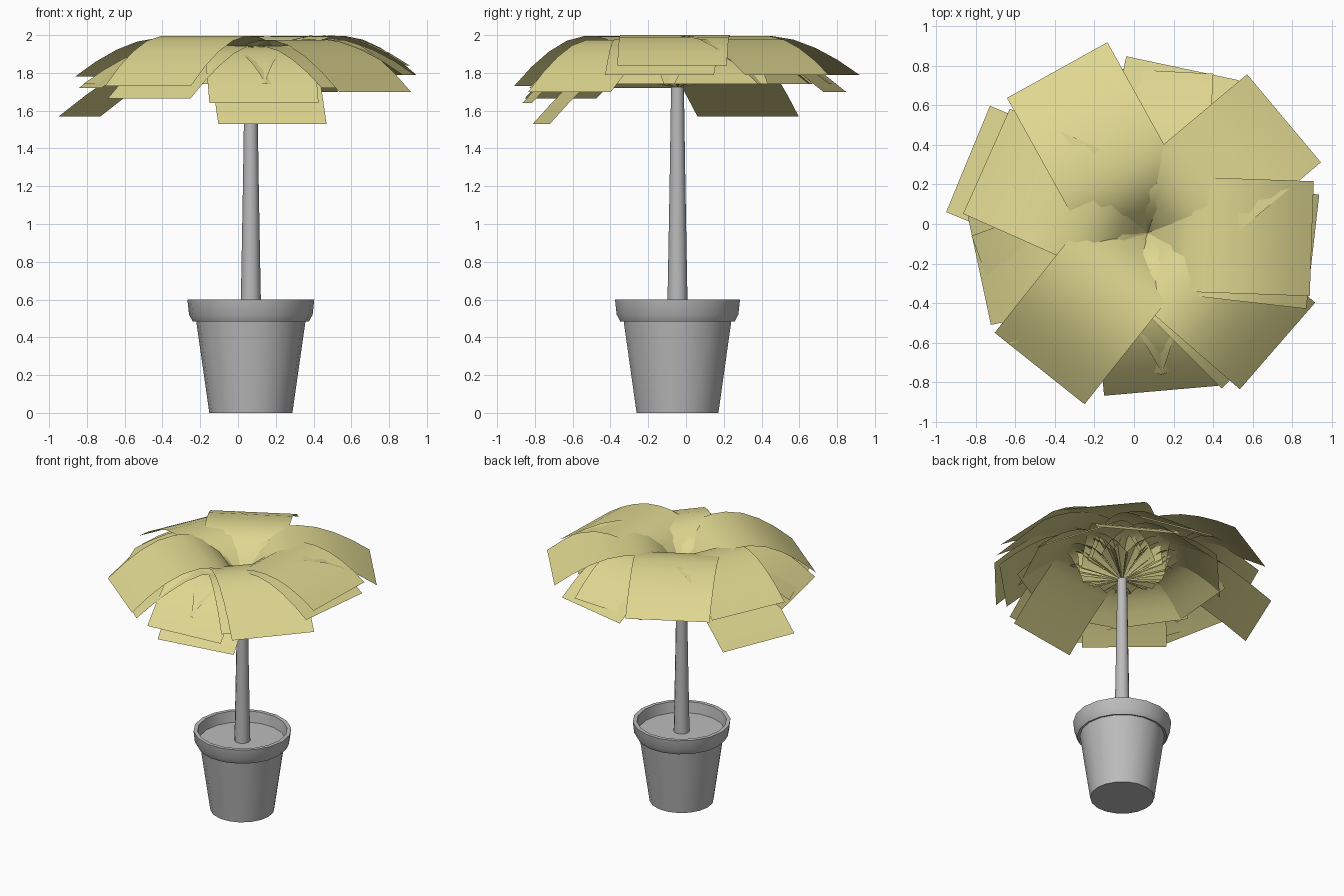
import bpy, bmesh, math
from mathutils import Vector, Matrix

if "Cube" in bpy.data.objects:
    bpy.data.objects.remove(bpy.data.objects["Cube"])

AXIS = Vector((0.068, -0.045, 0))   # the plant stands slightly off centre


def material(name, rgb):
    m = bpy.data.materials.new(name)
    m.use_nodes = True
    m.diffuse_color = (*rgb, 1)
    m.node_tree.nodes["Principled BSDF"].inputs["Base Color"].default_value = (*rgb, 1)
    return m


GREY = material("plain grey", (0.5, 0.5, 0.5))
STRAW = material("straw yellow", (0.74, 0.68, 0.28))


def finish(name, bm, mat, angle):
    mesh = bpy.data.meshes.new(name)
    bm.to_mesh(mesh)
    bm.free()
    mesh.materials.append(mat)
    ob = bpy.data.objects.new(name, mesh)
    ob.location = AXIS
    bpy.context.collection.objects.link(ob)
    bpy.ops.object.select_all(action="DESELECT")
    ob.select_set(True)
    bpy.context.view_layer.objects.active = ob
    bpy.ops.object.shade_smooth_by_angle(angle=math.radians(angle))


def lathe(name, profile, sides, mat):
    bm = bmesh.new()
    verts = [bm.verts.new((r, 0, z)) for r, z in profile]
    edges = [bm.edges.new(pair) for pair in zip(verts, verts[1:])]
    bmesh.ops.spin(bm, geom=verts + edges, cent=(0, 0, 0), axis=(0, 0, 1),
                   angle=math.tau, steps=sides, use_duplicate=False)
    bmesh.ops.remove_doubles(bm, verts=bm.verts, dist=0.0005)
    bmesh.ops.recalc_face_normals(bm, faces=bm.faces)
    finish(name, bm, mat, 50)


# Pot with overhanging rim, soil and trunk
lathe("pot", [(0, 0), (0.22, 0), (0.29, 0.49), (0.308, 0.485), (0.327, 0.52),
              (0.336, 0.6), (0.308, 0.6), (0.295, 0.5)], 18, GREY)
lathe("soil", [(0.298, 0.52), (0, 0.52)], 18, GREY)
lathe("trunk", [(0.055, 0.5), (0.051, 0.7), (0.042, 1.2), (0.034, 1.725), (0, 1.725)],
      12, GREY)


def frond(index, heading, length, tip, crest, crest_r, bend, width=0.58):
    """Arched strip: a pointed root, a steep rise to the crest, then a droop to the tip."""
    root = 1.72
    stations = []
    for i in range(5):                          # rise out of the trunk
        u = 0.9 * (1 - i / 4)
        stations.append((crest_r * (1 - u), root + (crest - root) * (1 - u ** 3)))
    for i in range(1, 5):                       # droop
        t = i / 4
        stations.append((crest_r + (length - crest_r) * t, crest - (crest - tip) * t ** bend))
    bm = bmesh.new()
    point = bm.verts.new((0, 0, root))
    rows = [[bm.verts.new((r, s * width / 2, z)) for s in (-1, 1)] for r, z in stations]
    bm.faces.new((point, *rows[0]))
    for a, b in zip(rows, rows[1:]):
        bm.faces.new((a[0], b[0], b[1], a[1]))
    bm.transform(Matrix.Rotation(math.radians(heading), 4, "Z"))
    finish(f"frond_{index:02d}", bm, STRAW, 60)


# Crown: heading, length, tip height, crest height, crest radius, bend of the droop
upper = [(119, 0.94, 1.79, 1.995, 0.41, 1.7), (40, 0.90, 1.79, 1.995, 0.41, 1.7),
         (-2, 0.83, 1.84, 2.0, 0.41, 1.8), (156, 0.89, 1.78, 1.985, 0.41, 1.7),
         (231.5, 0.875, 1.73, 1.995, 0.4, 1.7)]
middle = [(-6.5, 0.84, 1.79, 1.98, 0.4, 1.7), (192, 0.87, 1.72, 1.95, 0.39, 1.6),
          (-41, 0.87, 1.70, 1.975, 0.4, 1.6), (275, 0.80, 1.64, 1.945, 0.37, 1.6),
          (78, 0.85, 1.70, 1.945, 0.39, 1.6), (87, 0.82, 1.74, 1.965, 0.39, 1.6),
          (200, 0.84, 1.74, 1.94, 0.39, 1.6), (-45, 0.82, 1.72, 1.94, 0.39, 1.6)]
lower = [(157.6, 0.98, 1.57, 1.93, 0.36, 1.3), (279, 0.73, 1.53, 1.93, 0.3, 1.2),
         (229, 0.82, 1.665, 1.94, 0.36, 1.4)]
# Shorter fronds tucked beneath, filling the heart of the crown
inner = [(a, 0.66, 1.74, 1.91, 0.36, 1.6) for a in (18, 60, 102, 138, 175, 215, 252, 300, 335)]
for n, spec in enumerate(upper + middle + lower + inner, 1):
    frond(n, *spec)
